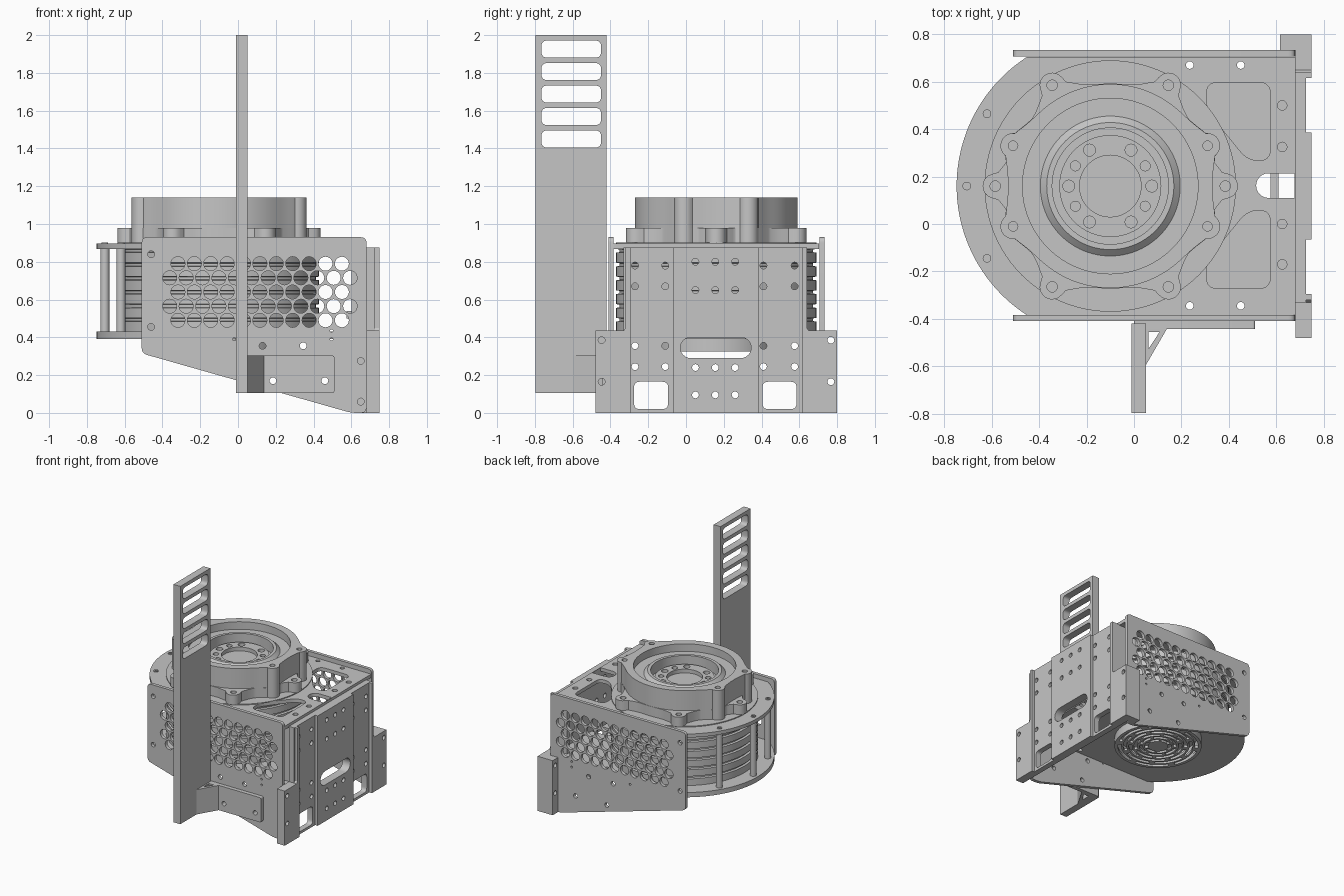
import bpy, bmesh, math
from math import sin, cos, pi, radians

cube = bpy.data.objects.get("Cube")
if cube:
    bpy.data.objects.remove(cube, do_unlink=True)

grey = bpy.data.materials.new("machined grey")
grey.use_nodes = True
grey.diffuse_color = (0.56, 0.56, 0.56, 1)
grey.node_tree.nodes["Principled BSDF"].inputs["Base Color"].default_value = grey.diffuse_color

CX, CY = -0.10, 0.16          # axis of the motor
MAPS = {"XY": lambda u, v, w: (u, v, w),
        "XZ": lambda u, v, w: (u, w, v),
        "YZ": lambda u, v, w: (w, u, v)}


# ---- outline helpers ----
def circle(u, v, r, n=24):
    return [(u + r * cos(2 * pi * i / n), v + r * sin(2 * pi * i / n)) for i in range(n)]


def rounded(pts, r, steps=5):
    out = []
    for i, p in enumerate(pts):
        ends = []
        for q in (pts[i - 1], pts[(i + 1) % len(pts)]):
            t = min(r / math.dist(p, q), 0.49)
            ends.append((p[0] + (q[0] - p[0]) * t, p[1] + (q[1] - p[1]) * t))
        a, b = ends
        for k in range(steps + 1):
            t = k / steps
            out.append(tuple(a[j] * (1 - t) ** 2 + 2 * p[j] * t * (1 - t) + b[j] * t * t for j in (0, 1)))
    return out


def rect(u0, u1, v0, v1):
    return [(u0, v0), (u1, v0), (u1, v1), (u0, v1)]


def round_end(u, v, r, side):
    """Half circle bulging towards +u (side 1) or -u (side -1)."""
    return [(u + side * r * cos(a), v + side * r * sin(a))
            for a in (-pi / 2 + pi * i / 12 for i in range(13))]


def slot(u0, u1, v0, v1):
    r = (v1 - v0) / 2
    return round_end(u1 - r, v0 + r, r, 1) + round_end(u0 + r, v0 + r, r, -1)


def lobed(base, centres, rad, n=360):
    """Round outline with bolt lobes that blend softly into the base circle."""
    pts = []
    for i in range(n):
        a = 2 * pi * i / n
        r = base
        for u, v in centres:
            d = math.hypot(u, v)
            off = (a - math.atan2(v, u) + pi) % (2 * pi) - pi
            r = max(r, base + 0.6 * (d + rad - base) * math.exp(-(off / 0.2) ** 2))
            s = rad ** 2 - (d * sin(off)) ** 2
            if cos(off) > 0 and s > 0:
                r = max(r, d * cos(off) + math.sqrt(s))
        pts.append((CX + r * cos(a), CY + r * sin(a)))
    return pts


def ring_arc(r0, r1, a0, a1, n=16):
    angles = [radians(a0 + (a1 - a0) * i / n) for i in range(n + 1)]
    return ([(CX + r1 * cos(a), CY + r1 * sin(a)) for a in angles]
            + [(CX + r0 * cos(a), CY + r0 * sin(a)) for a in reversed(angles)])


# ---- solid helpers ----
def finish(name, mesh):
    ob = bpy.data.objects.new(name, mesh)
    bpy.context.collection.objects.link(ob)
    mesh.materials.clear()
    mesh.materials.append(grey)
    bpy.ops.object.select_all(action="DESELECT")
    ob.select_set(True)
    bpy.context.view_layer.objects.active = ob
    bpy.ops.object.shade_smooth_by_angle(angle=radians(30))


def plate(name, plane, lo, hi, outline, holes=()):
    """Extrude an outline with holes from lo to hi along the plane normal."""
    cu = bpy.data.curves.new(name, "CURVE")
    cu.dimensions, cu.fill_mode, cu.extrude = "2D", "BOTH", (hi - lo) / 2
    for loop in [outline, *holes]:
        sp = cu.splines.new("POLY")
        sp.points.add(len(loop) - 1)
        for p, (u, v) in zip(sp.points, loop):
            p.co = (u, v, 0, 1)
        sp.use_cyclic_u = True
    tmp = bpy.data.objects.new(name + "_tmp", cu)
    bpy.context.collection.objects.link(tmp)
    dg = bpy.context.evaluated_depsgraph_get()
    mesh = bpy.data.meshes.new_from_object(tmp.evaluated_get(dg))
    bpy.data.objects.remove(tmp, do_unlink=True)
    bm = bmesh.new()
    bm.from_mesh(mesh)
    bmesh.ops.remove_doubles(bm, verts=bm.verts, dist=1e-5)
    for v in bm.verts:
        v.co = MAPS[plane](v.co.x, v.co.y, v.co.z + (lo + hi) / 2)
    bmesh.ops.recalc_face_normals(bm, faces=bm.faces)
    bm.to_mesh(mesh)
    bm.free()
    finish(name, mesh)


def lathe(name, profile, x=CX, y=CY, steps=96):
    bm = bmesh.new()
    vs = [bm.verts.new((x + r, y, z)) for r, z in profile]
    edges = [bm.edges.new(p) for p in zip(vs, vs[1:])]
    bmesh.ops.spin(bm, geom=vs + edges, cent=(x, y, 0), axis=(0, 0, 1), angle=2 * pi, steps=steps)
    bmesh.ops.remove_doubles(bm, verts=bm.verts, dist=1e-5)
    bmesh.ops.recalc_face_normals(bm, faces=bm.faces)
    mesh = bpy.data.meshes.new(name)
    bm.to_mesh(mesh)
    bm.free()
    finish(name, mesh)


# ---- perforated side plates ----
side = rounded([(-0.51, 0.315), (0.6, 0), (0.68, 0), (0.68, 0.93), (-0.51, 0.93)], 0.03)
side_holes = []
for row in range(5):
    odd = row % 2
    for i in range(11 + odd):
        side_holes.append(circle(-0.318 - 0.0434 * odd + 0.0868 * i, 0.79 - 0.075 * row, 0.037, 20))
side_bolts = [(-0.46, 0.84), (-0.46, 0.455), (0.65, 0.275), (0.65, 0.06),
              (0.13, 0.355), (0.345, 0.355), (0.185, 0.17), (0.46, 0.17)]
side_holes += [circle(u, v, 0.018, 16) for u, v in side_bolts]
side_holes += [circle(u, v, 0.008, 12) for u, v in ((0.495, 0.39), (0.495, 0.435), (-0.02, 0.39))]
plate("front_side_plate", "XZ", -0.41, -0.383, side, side_holes)
plate("back_side_plate", "XZ", 0.707, 0.733, side, side_holes)

# ---- top and bottom deck plates ----
half = math.asin(0.544 / 0.648)
deck = [(0.68, CY - 0.544), (0.68, CY + 0.544)]
deck += [(CX - 0.648 * cos(a), CY + 0.648 * sin(a)) for a in (half - 2 * half * i / 64 for i in range(65))]
notch = [(0.676, 0.11), (0.676, 0.214)] + round_end(0.567, 0.162, 0.052, -1)
corner_holes = [circle(x, y, 0.016, 16) for x in (0.235, 0.45) for y in (0.67, -0.345)]
pocket = [(0.305, 0.435), (0.575, 0.435), (0.575, 0.105), (0.48, 0.105), (0.305, 0.32)]
pockets = [rounded([(u, 0.1625 + s * v) for u, v in pocket], 0.05) for s in (1, -1)]
deck_bolts = [circle(0.625, y, 0.02, 16) for y in (0.5, 0.325, 0, -0.17)]
plate("top_deck", "XY", 0.868, 0.896, deck, pockets + corner_holes + deck_bolts + [notch])
plate("bottom_deck", "XY", 0.392, 0.43, deck, corner_holes + [notch, circle(CX, CY, 0.305, 64)])
plate("notch_crossbar", "XY", 0.5, 0.54, rect(0.575, 0.61, 0.08, 0.25))

# ---- round ventilation grille under the bottom deck ----
slits = [ring_arc(0.075 + 0.04 * k, 0.1 + 0.04 * k, 60 * s + 5 + 30 * (k % 2), 60 * s + 55 + 30 * (k % 2))
         for k in range(6) for s in range(6)]
plate("fan_grille", "XY", 0.325, 0.345, circle(CX, CY, 0.325, 96), slits)
plate("grille_rim", "XY", 0.345, 0.392, circle(CX, CY, 0.325, 96), [circle(CX, CY, 0.305, 64)])

# ---- spacer posts with screw heads ----
for i, (x, y) in enumerate([(-0.62, 0.465), (-0.705, 0.16), (-0.62, -0.145)]):
    lathe(f"spacer_post_{i + 1}", [(0, 0.43), (0.024, 0.43), (0.024, 0.868), (0, 0.868)], x, y, 24)
    lathe(f"post_screw_{i + 1}", [(0, 0.89), (0.018, 0.89), (0.018, 0.903), (0.009, 0.903),
                                  (0.009, 0.897), (0, 0.897)], x, y, 20)

# ---- finned motor body ----
fins = [(0, 0.43)]
for k in range(6):
    z = 0.43 + 0.073 * k
    fins += [(0.53, z), (0.53, z + 0.053), (0.512, z + 0.056), (0.512, z + 0.07)]
lathe("finned_motor", fins + [(0.53, 0.868), (0, 0.868)])

# ---- flange and bearing housing ----
quad = [(sx * 0.41, sy * 0.17) for sx in (1, -1) for sy in (1, -1)]
outer = [(sx * 0.245, sy * 0.425) for sx in (1, -1) for sy in (1, -1)] + [(0.485, 0), (-0.485, 0)]
bore = circle(CX, CY, 0.37, 96)
lathe("flange_base", [(0, 0.896), (0.53, 0.896), (0.53, 0.903), (0, 0.903)])
plate("lobed_flange", "XY", 0.903, 0.98, lobed(0.432, quad + outer, 0.053),
      [circle(CX + u, CY + v, 0.022, 20) for u, v in outer] + [bore])
plate("bearing_housing", "XY", 0.98, 1.14, lobed(0.43, quad, 0.053),
      [circle(CX + u, CY + v, 0.02, 20) for u, v in quad] + [bore])
lathe("bearing_ring", [(0, 0.903), (0.37, 0.903), (0.37, 1.08), (0.295, 1.08), (0.268, 1.105),
                       (0.245, 1.105), (0.245, 1.02), (0, 1.02)])
hub = [(0.175, 60 * i, 0.025) for i in range(6)] + [(0.17, a, 0.021) for a in (30, 150, 210, 330)]
plate("output_hub", "XY", 1.02, 1.05, circle(CX, CY, 0.215, 64),
      [circle(CX + d * cos(radians(a)), CY + d * sin(radians(a)), r, 20) for d, a, r in hub]
      + [circle(CX, CY, 0.13, 48)])

# ---- end wall with raised strips ----
windows = [rounded(rect(a, a + 0.18, 0.02, 0.165), 0.03) for a in (-0.275, 0.405)]
strip_bolts = [circle(y, z, 0.018, 16) for y in (-0.27, -0.11, 0.41, 0.575)
               for z in (0.78, 0.67, 0.355, 0.245)]
centre_holes = [circle(y, z, 0.018, 16) for y in (0.05, 0.155, 0.26) for z in (0.8, 0.65, 0.24, 0.095)]
centre_holes.append(slot(-0.03, 0.345, 0.29, 0.4))
wall = rect(-0.33, 0.64, 0, 0.875)
plate("end_wall", "YZ", 0.68, 0.725, wall, windows + strip_bolts + centre_holes)
plate("centre_strip", "YZ", 0.725, 0.748, rect(-0.065, 0.385, 0, 0.875), centre_holes)
for name, s in (("front", -1), ("back", 1)):
    def y(v):
        return 0.16 + s * v
    wing = [(y(0.455), 0), (y(0.64), 0), (y(0.64), 0.435), (y(0.49), 0.435), (y(0.48), 0.45),
            (y(0.48), 0.875), (y(0.455), 0.875)]
    bolts = [circle(y(0.607), z, 0.018, 16) for z in (0.385, 0.165)]
    plate(name + "_wing", "YZ", 0.68, 0.748, wing, bolts)
    plate(name + "_inner_flange", "YZ", 0.6, 0.68, rect(*sorted((y(0.45), y(0.48))), 0.43, 0.868))
plate("back_wing_block", "YZ", 0.615, 0.68, rect(0.733, 0.8, 0, 0.435),
      [circle(0.767, z, 0.018, 16) for z in (0.385, 0.165)])

# ---- upright arm with slots, foot and gusset ----
arm_slots = [rounded(rect(-0.765, -0.45, 1.405 + 0.119 * k, 1.495 + 0.119 * k), 0.03) for k in range(5)]
plate("upright_arm", "YZ", -0.01, 0.05, rect(-0.798, -0.42, 0.106, 2.0), arm_slots)
plate("arm_foot", "XZ", -0.442, -0.41, rounded(rect(0.0, 0.51, 0.106, 0.303), 0.01),
      [circle(u, 0.17, 0.018, 16) for u in (0.185, 0.46)])
plate("arm_gusset", "XY", 0.106, 0.303, [(0.05, -0.44), (0.05, -0.595), (0.14, -0.44)],
      [[(0.062, -0.455), (0.062, -0.525), (0.108, -0.455)]])
